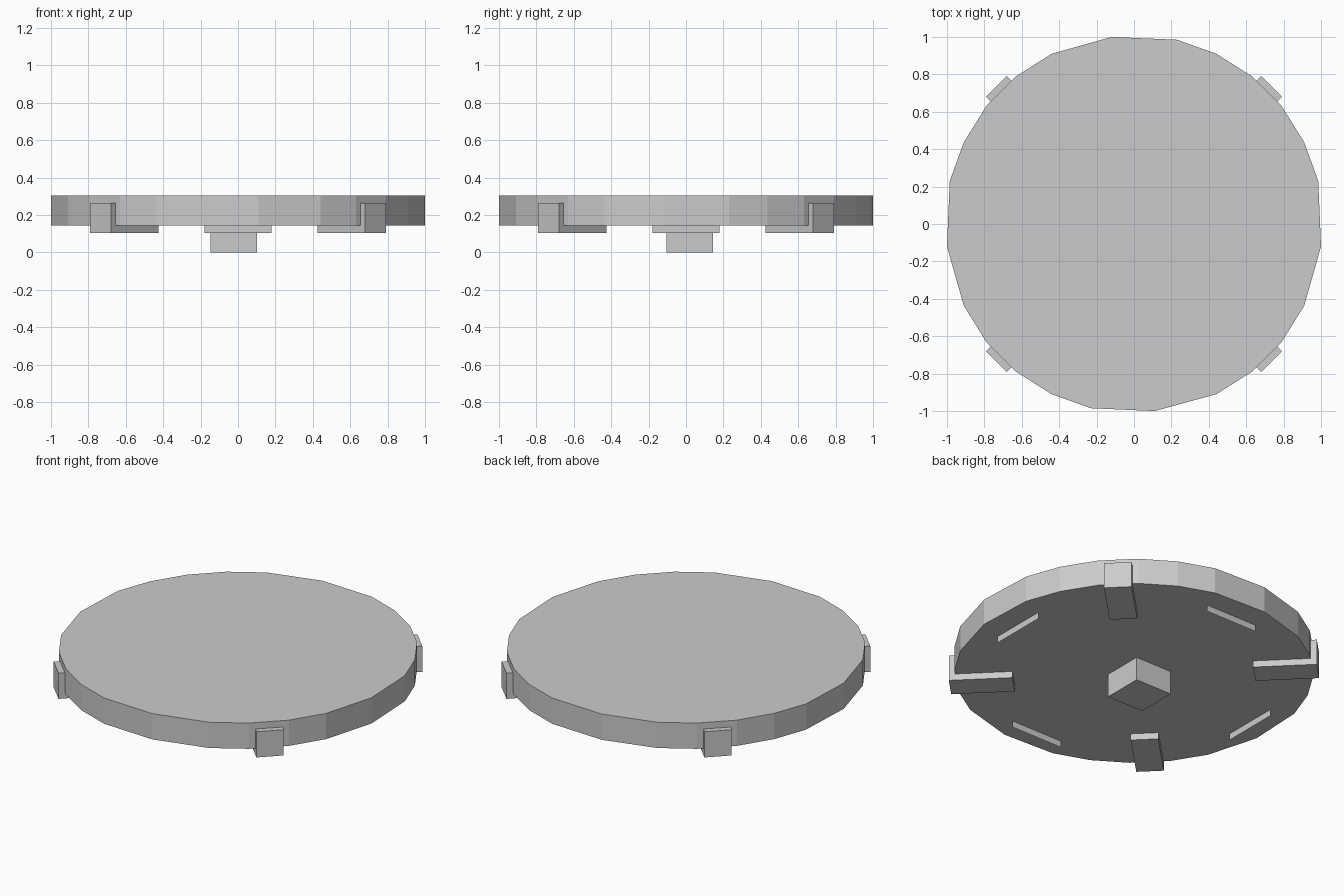
import bpy, bmesh
from math import atan2, pi
from mathutils import Matrix, Vector

if "Cube" in bpy.data.objects:
    bpy.data.objects.remove(bpy.data.objects["Cube"])


def finish(bm, name):
    bmesh.ops.recalc_face_normals(bm, faces=bm.faces)
    me = bpy.data.meshes.new(name)
    bm.to_mesh(me)
    bm.free()
    ob = bpy.data.objects.new(name, me)
    bpy.context.collection.objects.link(ob)
    return ob


def prism(name, points, direction):
    """Extrude a closed outline of 3D points along a direction."""
    bm = bmesh.new()
    face = bm.faces.new([bm.verts.new(p) for p in points])
    ext = bmesh.ops.extrude_face_region(bm, geom=[face], use_keep_orig=True)
    verts = [g for g in ext["geom"] if isinstance(g, bmesh.types.BMVert)]
    bmesh.ops.translate(bm, verts=verts, vec=Vector(direction))
    return finish(bm, name)


Z0, Z1, ZC = 0.145, 0.305, 0.105   # disc bottom, disc top, clip bottom

# Disc: slightly irregular low-poly outline
rim = [(sx * x, sy * y) for sx in (1, -1) for sy in (1, -1)
       for x, y in ((0.91, 0.437), (0.79, 0.63), (0.63, 0.79), (0.44, 0.91))]
rim += [(0.985, 0.23), (1, -0.12), (-0.985, 0.23), (-1, -0.12),
        (0.23, 0.985), (-0.12, 1), (-0.23, -0.985), (0.11, -1)]
rim.sort(key=lambda p: atan2(p[1], p[0]))
prism("disc", [(x, y, Z0) for x, y in rim], (0, 0, Z1 - Z0))

# Edge clips: L profile hooked under and around the rim, on the diagonals
clip = [(0.68, ZC), (1.04, ZC), (1.04, 0.265), (1.004, 0.265), (1.004, Z0), (0.68, Z0)]
half = 0.078
for i in range(4):
    ob = prism(f"edge_clip_{i + 1}", [(r, -half, z) for r, z in clip], (0, 2 * half, 0))
    ob.data.transform(Matrix.Rotation(pi / 4 + i * pi / 2, 4, 'Z'))

# Thin fins hanging under the disc, on the axes
for i in range(4):
    bm = bmesh.new()
    bm.faces.new([bm.verts.new(p) for p in ((0.852, -0.178, ZC), (0.852, 0.178, ZC),
                                            (0.852, 0.178, Z0), (0.852, -0.178, Z0))])
    ob = finish(bm, f"under_fin_{i + 1}")
    ob.data.transform(Matrix.Rotation(i * pi / 2, 4, 'Z'))

# Central mounting block
prism("center_block", [(-0.148, -0.105, 0), (0.102, -0.105, 0),
                       (0.102, 0.145, 0), (-0.148, 0.145, 0)], (0, 0, Z0))
